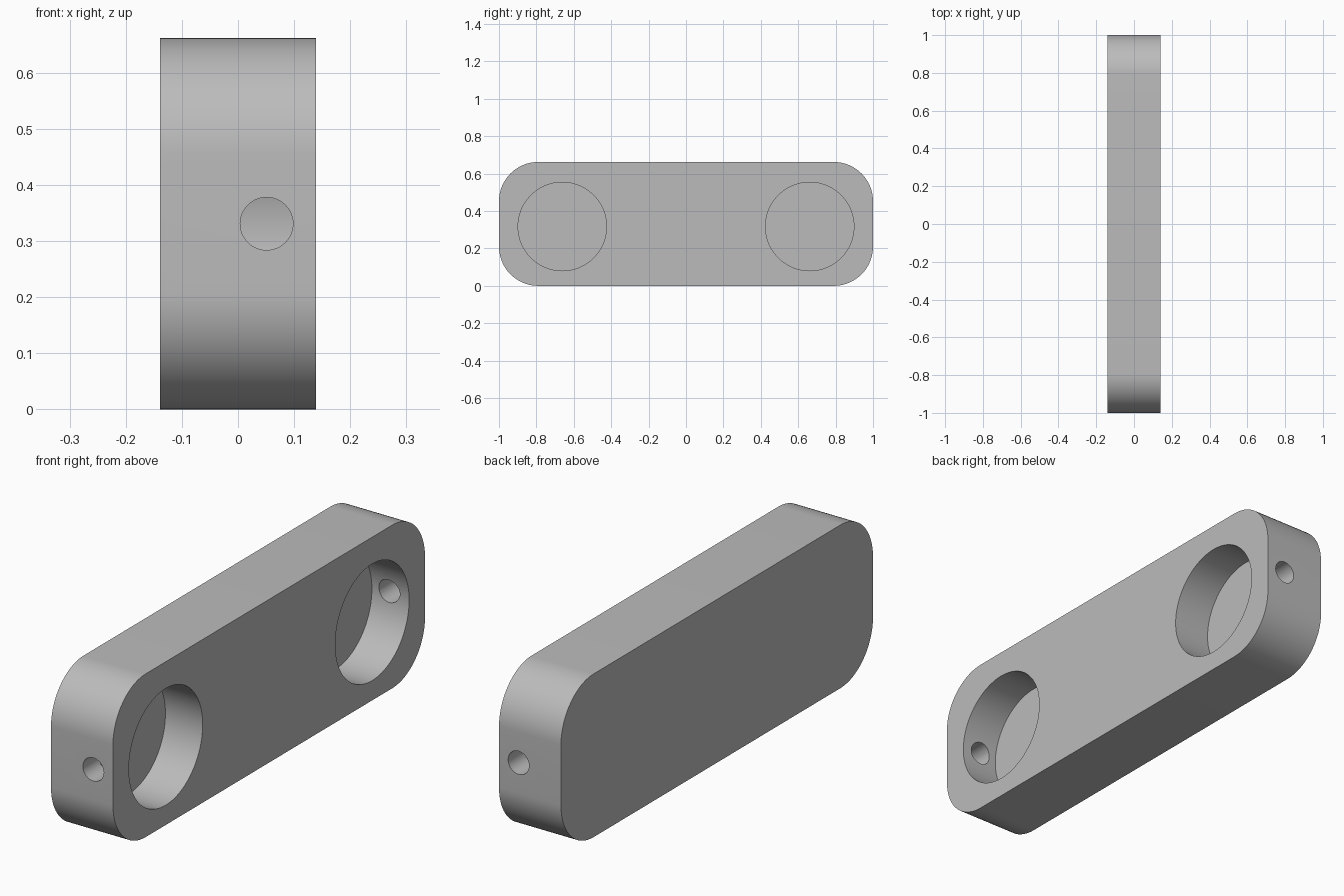
import bpy
import bmesh
from math import cos, sin, pi, radians
from mathutils import Matrix

cube = bpy.data.objects.get("Cube")
if cube:
    bpy.data.objects.remove(cube, do_unlink=True)

HALF_X, HALF_Y, HEIGHT = 0.139, 1.0, 0.662
CORNER = 0.21
POCKET_Y, POCKET_Z, POCKET_R, POCKET_DEPTH = 0.6615, 0.317, 0.2365, 0.167
BORE_X, BORE_R = 0.051, 0.047

grey = bpy.data.materials.new("plain grey")
grey.use_nodes = True
colour = (0.5, 0.5, 0.5, 1.0)
grey.diffuse_color = colour
grey.node_tree.nodes["Principled BSDF"].inputs["Base Color"].default_value = colour


def make_object(name, bm):
    bmesh.ops.recalc_face_normals(bm, faces=bm.faces)
    mesh = bpy.data.meshes.new(name)
    bm.to_mesh(mesh)
    bm.free()
    mesh.materials.append(grey)
    obj = bpy.data.objects.new(name, mesh)
    bpy.context.collection.objects.link(obj)
    return obj


def cylinder(name, radius, depth, centre, axis, segments):
    turn = Matrix.Rotation(pi / 2, 4, "Y" if axis == "X" else "X")
    bm = bmesh.new()
    bmesh.ops.create_cone(bm, cap_ends=True, segments=segments, radius1=radius,
                          radius2=radius, depth=depth,
                          matrix=Matrix.Translation(centre) @ turn)
    return make_object(name, bm)


# Rounded bar: side outline extruded across x
bm = bmesh.new()
outline = []
steps = 20
corners = [(1, 1), (-1, 1), (-1, -1), (1, -1)]
for quarter, (sy, sz) in enumerate(corners):
    for i in range(steps + 1):
        a = (quarter + i / steps) * pi / 2
        y = sy * (HALF_Y - CORNER) + CORNER * cos(a)
        z = HEIGHT / 2 + sz * (HEIGHT / 2 - CORNER) + CORNER * sin(a)
        outline.append(bm.verts.new((-HALF_X, y, z)))
face = bm.faces.new(outline)
extruded = bmesh.ops.extrude_face_region(bm, geom=[face], use_keep_orig=True)
moved = [v for v in extruded["geom"] if isinstance(v, bmesh.types.BMVert)]
bmesh.ops.translate(bm, verts=moved, vec=(2 * HALF_X, 0, 0))
bar = make_object("rounded_bar", bm)

# Blind round pockets on the +x side, and a bore from each end into its pocket
cutters = []
overshoot = 0.1
for side, label in ((-1, "front"), (1, "back")):
    pocket_x = HALF_X + (overshoot - POCKET_DEPTH) / 2
    cutters.append(cylinder(label + "_pocket_cutter", POCKET_R, POCKET_DEPTH + overshoot,
                            (pocket_x, side * POCKET_Y, POCKET_Z), "X", 96))
    inner, outer = POCKET_Y, HALF_Y + overshoot
    cutters.append(cylinder(label + "_bore_cutter", BORE_R, outer - inner,
                            (BORE_X, side * (inner + outer) / 2, HEIGHT / 2), "Y", 48))

bpy.context.view_layer.objects.active = bar
bar.select_set(True)
for cutter in cutters:
    cutter.hide_render = True
    mod = bar.modifiers.new(cutter.name, "BOOLEAN")
    mod.operation = "DIFFERENCE"
    mod.solver = "EXACT"
    mod.object = cutter
    bpy.ops.object.modifier_apply(modifier=mod.name)
for cutter in cutters:
    bpy.data.objects.remove(cutter, do_unlink=True)

bpy.ops.object.shade_smooth_by_angle(angle=radians(30))
